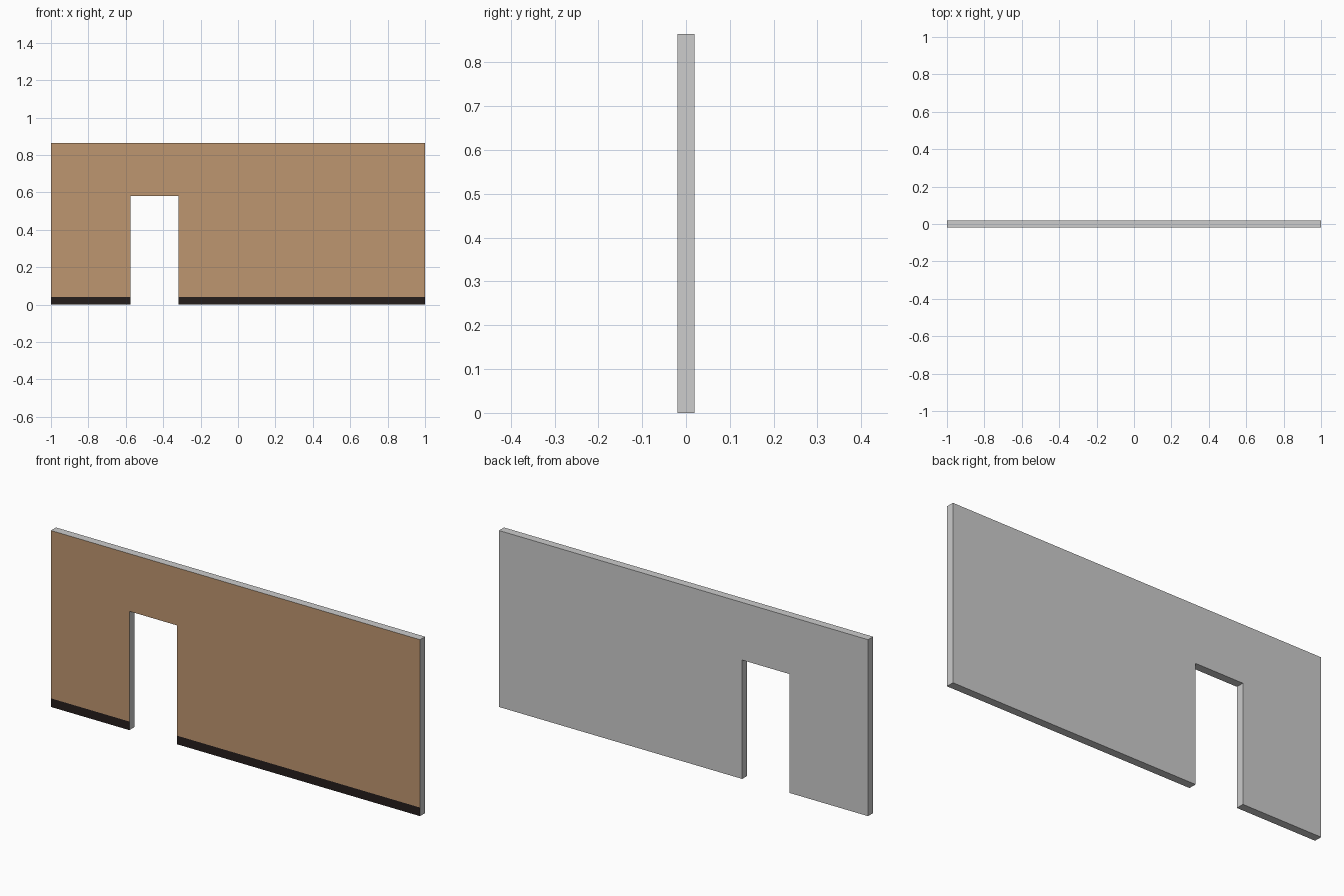
import bpy, bmesh

if "Cube" in bpy.data.objects:
    bpy.data.objects.remove(bpy.data.objects["Cube"])

WIDTH, HEIGHT, DEPTH = 2.0, 0.864, 0.039
DOOR_L, DOOR_R, DOOR_TOP = -0.575, -0.318, 0.582
SKIRTING = 0.042


def material(name, rgb):
    m = bpy.data.materials.new(name)
    m.diffuse_color = (*rgb, 1.0)
    m.use_nodes = True
    m.node_tree.nodes["Principled BSDF"].inputs["Base Color"].default_value = m.diffuse_color
    return m


# Wall outline with the doorway notch, extruded from front to back
w = WIDTH / 2
outline = [(-w, 0), (DOOR_L, 0), (DOOR_L, DOOR_TOP), (DOOR_R, DOOR_TOP),
           (DOOR_R, 0), (w, 0), (w, HEIGHT), (-w, HEIGHT)]
bm = bmesh.new()
front = bm.faces.new([bm.verts.new((x, -DEPTH / 2, z)) for x, z in outline])
ext = bmesh.ops.extrude_face_region(bm, geom=[front], use_keep_orig=True)
moved = [v for v in ext["geom"] if isinstance(v, bmesh.types.BMVert)]
bmesh.ops.translate(bm, verts=moved, vec=(0, DEPTH, 0))
bmesh.ops.recalc_face_normals(bm, faces=bm.faces)

# Cut level with the skirting and the door head, leaving simple faces
for z in (SKIRTING, DOOR_TOP):
    bmesh.ops.bisect_plane(bm, geom=bm.verts[:] + bm.edges[:] + bm.faces[:],
                           plane_co=(0, 0, z), plane_no=(0, 0, 1), dist=1e-5)
bmesh.ops.recalc_face_normals(bm, faces=bm.faces)

# Paint only the front: dark skirting strip below, tan above
for f in bm.faces:
    if f.normal.y < -0.9:
        f.material_index = 2 if f.calc_center_median().z < SKIRTING else 1

mesh = bpy.data.meshes.new("wall_with_doorway")
bm.to_mesh(mesh)
bm.free()
for m in (material("plain_grey", (0.604, 0.604, 0.604)),
          material("tan_paint", (0.515, 0.305, 0.162)),
          material("dark_skirting", (0.019, 0.013, 0.012))):
    mesh.materials.append(m)
wall = bpy.data.objects.new("wall_with_doorway", mesh)
bpy.context.collection.objects.link(wall)
